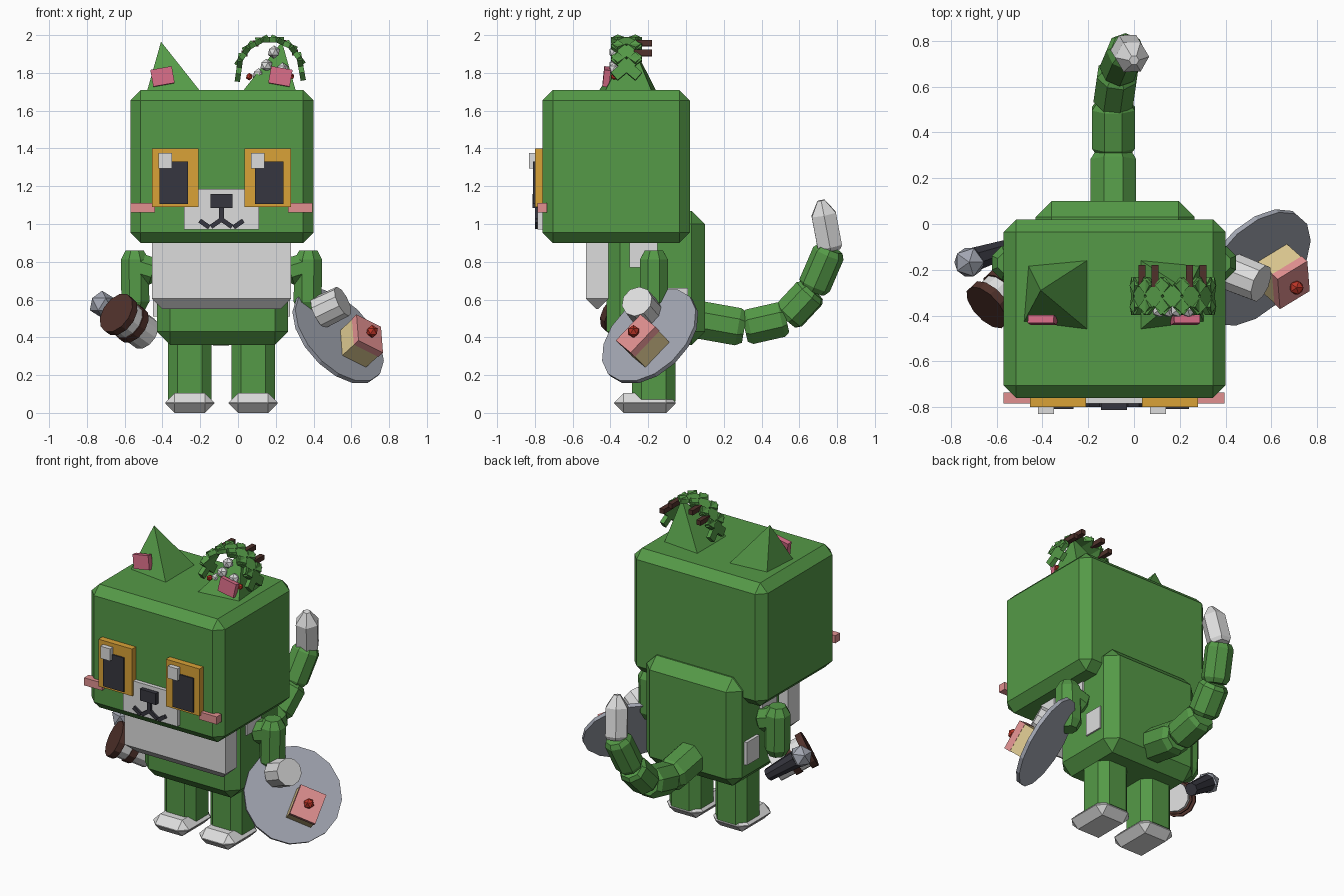
import bpy, bmesh, math
from mathutils import Vector, Matrix

cube = bpy.data.objects.get("Cube")
if cube:
    bpy.data.objects.remove(cube)


def material(name, *rgb):
    m = bpy.data.materials.new(name)
    m.use_nodes = True
    m.diffuse_color = (*rgb, 1)
    m.node_tree.nodes["Principled BSDF"].inputs["Base Color"].default_value = (*rgb, 1)
    return m


GREEN = material("leaf green", .09, .32, .063)
WHITE = material("soft white", .72, .72, .72)
ORANGE = material("amber", .70, .36, .038)
DARK = material("charcoal", .037, .037, .05)
PINK = material("blush pink", .75, .28, .28)
ROSE = material("ear rose", .66, .147, .235)
GREY = material("plate grey", .36, .38, .44)
BROWN = material("dark brown", .08, .031, .024)
CREAM = material("cake cream", .72, .58, .28)
RED = material("berry red", .5, .035, .02)
MID = -0.0875          # symmetry plane of the body


def finish(name, bm, mat):
    bmesh.ops.recalc_face_normals(bm, faces=bm.faces)
    mesh = bpy.data.meshes.new(name)
    bm.to_mesh(mesh)
    bm.free()
    mesh.materials.append(mat)
    ob = bpy.data.objects.new(name, mesh)
    bpy.context.collection.objects.link(ob)
    return ob


def block(name, mat, centre, size, bevel=0, axes=None, only=None):
    """Box with optional chamfer, orientation, and edge filter."""
    bm = bmesh.new()
    bmesh.ops.create_cube(bm, size=1)
    bmesh.ops.scale(bm, vec=size, verts=bm.verts)
    if bevel:
        edges = [e for e in bm.edges if only is None or only(e)]
        bmesh.ops.bevel(bm, geom=edges, offset=bevel, segments=1, affect='EDGES')
    rot = axes.to_4x4() if axes else Matrix()
    bm.transform(Matrix.Translation(centre) @ rot)
    return finish(name, bm, mat)


def box(name, mat, x, y, z, bevel=0, **kw):
    """Box given by its ranges."""
    r = (x, y, z)
    return block(name, mat, [(a + b) / 2 for a, b in r], [b - a for a, b in r], bevel, **kw)


def both(name, mat, x, *rest, **kw):
    """Box on the right side and its mirror on the left."""
    box("right_" + name, mat, x, *rest, **kw)
    box("left_" + name, mat, (2 * MID - x[1], 2 * MID - x[0]), *rest, **kw)


def lathe(name, mat, a, b, profile, sides=8):
    """Turned solid from a to b; profile is (fraction, radius) pairs."""
    a, b = Vector(a), Vector(b)
    rot = (b - a).to_track_quat('Z', 'Y')
    bm = bmesh.new()
    rings = []
    for t, r in profile:
        ring = []
        for i in range(sides):
            ang = 2 * math.pi * (i + .5) / sides
            ring.append(bm.verts.new(a.lerp(b, t) + rot @ Vector((r * math.cos(ang), r * math.sin(ang), 0))))
        rings.append(ring)
    for lo, hi in zip(rings, rings[1:]):
        for i in range(sides):
            j = (i + 1) % sides
            bm.faces.new((lo[i], lo[j], hi[j], hi[i]))
    bm.faces.new(rings[0][::-1])
    bm.faces.new(rings[-1])
    return finish(name, bm, mat)


def capsule(name, mat, a, b, r, sides=8):
    return lathe(name, mat, a, b, [(0, r * .65), (.15, r), (.85, r), (1, r * .65)], sides)


def rod(name, mat, a, b, r1, r2=None, sides=8):
    return lathe(name, mat, a, b, [(0, r1), (1, r1 if r2 is None else r2)], sides)


def ball(name, mat, centre, r):
    bm = bmesh.new()
    bmesh.ops.create_icosphere(bm, subdivisions=1, radius=r, matrix=Matrix.Translation(centre))
    return finish(name, bm, mat)


# Head and body
box("head", GREEN, (-.57, .40), (-.76, .02), (.90, 1.71), .055)
box("body", GREEN, (-.43, .265), (-.42, .10), (.36, 1.07), .07)
box("chest_bib", WHITE, (-.455, .28), (-.53, -.41), (.55, .96), .055,
    only=lambda e: all(v.co.z < 0 for v in e.verts))
both("upper_side_patch", WHITE, (-.45, -.425), (-.30, -.15), (.77, .92))
both("lower_side_patch", WHITE, (-.45, -.425), (-.12, .01), (.51, .66))

# Legs and feet
both("leg", GREEN, (-.37, -.14), (-.285, -.055), (.06, .45), .05,
     only=lambda e: abs(e.verts[0].co.z - e.verts[1].co.z) > .1)
both("foot", WHITE, (-.385, -.125), (-.38, -.055), (0, .105), .05)

# Arms
for side, s in (("right", -1), ("left", 1)):
    x = lambda d: MID + s * d
    capsule(side + "_shoulder", GREEN, (x(.34), -.17, .74), (x(.50), -.17, .79), .08)
    capsule(side + "_forearm", GREEN, (x(.46), -.17, .86), (x(.455), -.17, .54), .08)

# Face
both("eye", ORANGE, (-.455, -.21), (-.80, -.75), (1.09, 1.40))
box("muzzle", WHITE, (-.285, .11), (-.785, -.75), (.97, 1.185))
both("cheek", PINK, (-.57, -.44), (-.785, -.735), (1.06, 1.11))
both("pupil", DARK, (-.415, -.265), (-.809, -.79), (1.105, 1.33))
for name, x in (("right_eye_glint", -.42), ("left_eye_glint", .07)):
    box(name, WHITE, (x, x + .07), (-.83, -.79), (1.295, 1.375))
box("nose", DARK, (-.145, -.03), (-.812, -.78), (1.085, 1.16))
box("mouth_stem", DARK, (-.10, -.075), (-.80, -.78), (1.01, 1.09))
for s in (-1, 1):
    for cx, cz, ang in ((.03, 1.003, -35), (.09, 1.0, 35)):
        block("mouth_stroke", DARK, (MID + s * cx, -.79, cz), (.062, .02, .024),
              axes=Matrix.Rotation(math.radians(-s * ang), 3, 'Y'))

# Ears: pyramids leaning outwards
for side, s in (("right", -1), ("left", 1)):
    bm = bmesh.new()
    base = [bm.verts.new((MID + s * dx, y, 1.70))
            for dx, y in ((.395, -.43), (.375, -.18), (.11, -.155), (.11, -.465))]
    tip = bm.verts.new((MID + s * .32, -.29, 1.965))
    bm.faces.new(base)
    for i in range(4):
        bm.faces.new((base[i], base[(i + 1) % 4], tip))
    finish(side + "_ear", bm, GREEN)
    block(side + "_inner_ear", ROSE, (MID + s * .312, -.42, 1.78), (.115, .035, .09),
          axes=Matrix.Rotation(math.radians(s * 10), 3, 'Y') @ Matrix.Rotation(math.radians(-6), 3, 'X'))

# Tail
path = [(-.09, .03, .50), (-.09, .31, .45), (-.09, .53, .50), (-.07, .67, .65), (-.03, .765, .87)]
for i, (a, b) in enumerate(zip(path, path[1:])):
    r = .108 - .007 * i
    lathe("tail_segment", GREEN, a, b, [(0, r * .8), (.12, r), (.88, r), (1, r * .8)])
lathe("tail_tip", WHITE, (-.03, .765, .86), (.0, .715, 1.125),
      [(0, .06), (.08, .075), (.72, .075), (1, .022)], 6)

# Leafy garland arching over the left ear
for i in range(7):
    ang = math.radians(172 - 27 * i)
    centre = Vector((.17 + .165 * math.cos(ang), -.315, 1.805 + .17 * math.sin(ang)))
    tilt = Matrix.Rotation(math.pi / 2 - ang, 3, 'Y')
    for turn in (50, -50):
        block("garland_leaf", GREEN, centre, (.17, .055, .028),
              axes=tilt @ Matrix.Rotation(math.radians(turn), 3, 'Z'))
    if i in (1, 2, 4, 5):
        rod("garland_twig", BROWN, centre + Vector((0, .04, 0)), centre + Vector((0, .135, 0)), .022, sides=4)
for x, z in ((.11, 1.79), (.15, 1.84), (.19, 1.91), (.235, 1.82)):
    ball("garland_flower", WHITE, (x, -.375, z), .035)
for x in (.06, .28):
    ball("garland_berry", RED, (x, -.38, 1.78), .02)

# Right hand holding a cup and a microphone
cup, wrist = Vector((-.645, -.365, .53)), Vector((-.49, -.22, .42))
bands = [("cup_lid", BROWN, 0, .17, .115), ("cup_band", WHITE, .17, .42, .098),
         ("cup_sleeve", BROWN, .42, .60, .105), ("right_hand", WHITE, .60, 1, .092)]
for name, mat, t0, t1, r in bands:
    rod(name, mat, cup.lerp(wrist, t0), cup.lerp(wrist, t1), r, sides=12)
rod("microphone_handle", DARK, (-.70, -.155, .56), (-.53, -.10, .43), .055, .04)
ball("microphone_head", GREY, (-.72, -.167, .575), .072)

# Left hand with plate and cake
up = Vector((.62, -.55, .57)).normalized()
side = Vector((.84, .42, -.335))
side = (side - up * side.dot(up)).normalized()
frame = Matrix((side, up.cross(side), up)).transposed()
plate = Vector((.53, -.19, .405))
rod("left_hand", WHITE, (.43, -.21, .53), (.555, -.26, .59), .088, .085, 10)
rod("plate", GREY, plate - up * .012, plate + up * .012, .298, sides=16)
cake = Vector((.605, -.185, .335))
block("cake_sponge", CREAM, cake + up * .055, (.16, .185, .11), axes=frame)
block("cake_icing", PINK, cake + up * .13, (.165, .19, .04), axes=frame)
ball("cake_cherry", RED, cake + up * .17, .034)
